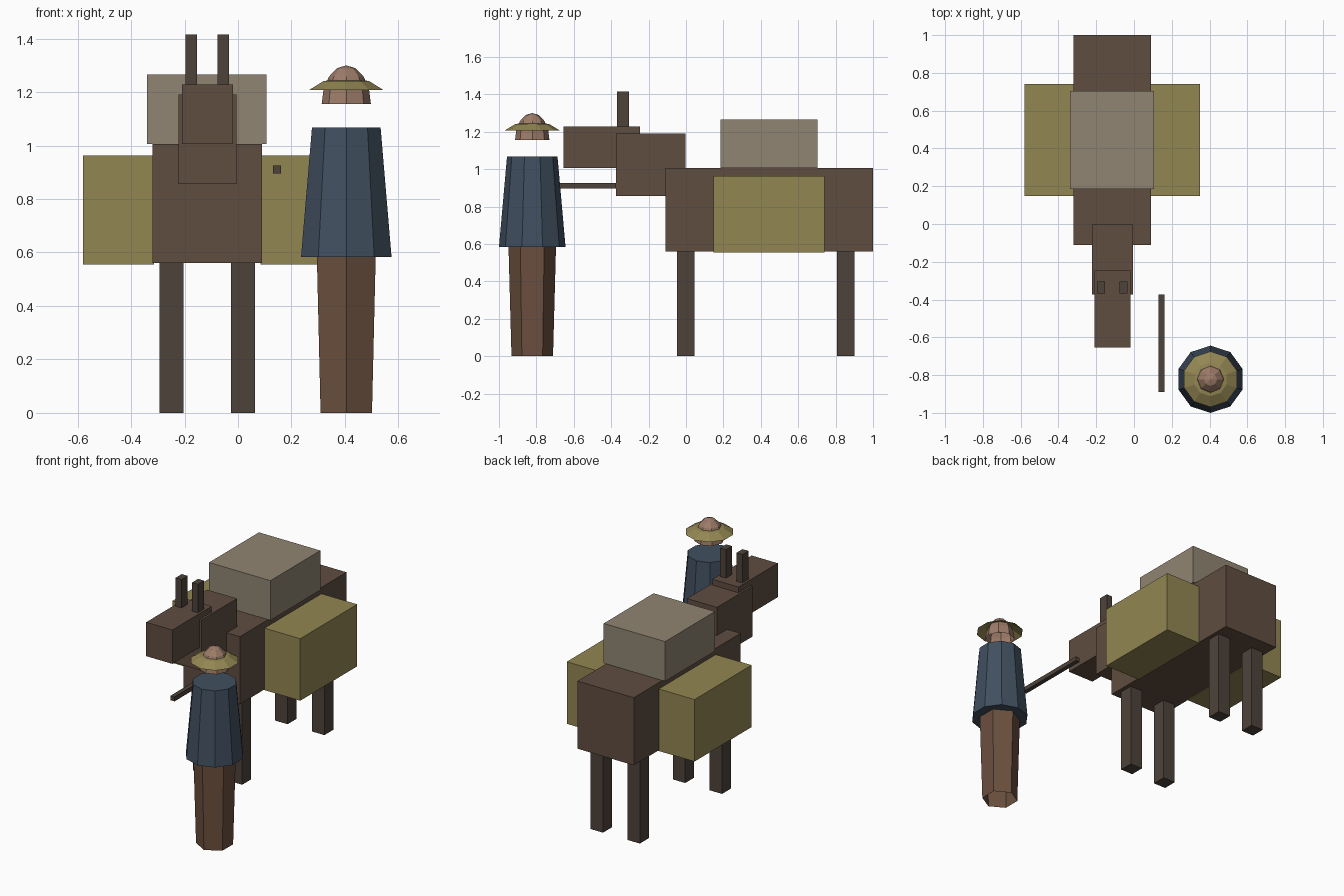
import bpy, bmesh
from math import sin, cos, pi, radians

if "Cube" in bpy.data.objects:
    bpy.data.objects.remove(bpy.data.objects["Cube"])


def material(name, rgb):
    m = bpy.data.materials.new(name)
    m.diffuse_color = (*rgb, 1)
    m.use_nodes = True
    m.node_tree.nodes["Principled BSDF"].inputs["Base Color"].default_value = m.diffuse_color
    return m


HIDE = material("hide", (0.115, 0.075, 0.052))
DARK = material("dark_hide", (0.075, 0.055, 0.042))
STRAW = material("straw", (0.29, 0.24, 0.085))
CANVAS = material("canvas", (0.28, 0.235, 0.17))
COAT = material("blue_cloth", (0.052, 0.078, 0.115))
BROWN = material("brown_cloth", (0.15, 0.08, 0.05))
SKIN = material("skin", (0.34, 0.2, 0.14))


def finish(name, bm, mat):
    bmesh.ops.recalc_face_normals(bm, faces=bm.faces)
    me = bpy.data.meshes.new(name)
    bm.to_mesh(me)
    bm.free()
    me.materials.append(mat)
    ob = bpy.data.objects.new(name, me)
    bpy.context.collection.objects.link(ob)
    return ob


def box(name, x, y, z, mat):
    """Box from (min, max) ranges on each axis."""
    bm = bmesh.new()
    bmesh.ops.create_cube(bm, size=1)
    for v in bm.verts:
        v.co = [(a + b) / 2 + c * (b - a) for (a, b), c in zip((x, y, z), v.co)]
    return finish(name, bm, mat)


def lathe(name, profile, sides, mat, cap_bottom=False):
    """Faceted stack of (radius, z) rings round the walker's axis, closed at the top."""
    bm = bmesh.new()
    rings = [[bm.verts.new((0.405 + r * sin(2 * pi * i / sides),
                            -0.822 - r * cos(2 * pi * i / sides), z))
              for i in range(sides)] for r, z in profile]
    for a, b in zip(rings, rings[1:]):
        for i in range(sides):
            j = (i + 1) % sides
            bm.faces.new((a[i], a[j], b[j], b[i]))
    bm.faces.new(rings[-1])
    if cap_bottom:
        bm.faces.new(rings[0][::-1])
    bmesh.ops.remove_doubles(bm, verts=bm.verts, dist=0.0005)
    return finish(name, bm, mat)


# Pack animal, symmetric about its own centre line
CX = -0.115
box("animal_body", (-0.32, 0.09), (-0.11, 1.0), (0.56, 1.005), HIDE)
box("animal_neck", (-0.223, -0.005), (-0.374, -0.003), (0.857, 1.19), HIDE)
box("animal_head", (-0.21, -0.019), (-0.655, -0.246), (1.005, 1.228), HIDE)

for side, s in (("left", -1), ("right", 1)):
    def span(inner, outer):
        return tuple(sorted((CX + s * inner, CX + s * outer)))
    box(f"{side}_ear", span(0.038, 0.081), (-0.369, -0.305), (1.225, 1.415), DARK)
    for end, y in (("front", (-0.048, 0.045)), ("back", (0.807, 0.9))):
        box(f"{end}_{side}_leg", span(0.089, 0.179), y, (0, 0.562), DARK)
    # Side baskets
    box(f"{side}_basket", span(0.2, 0.465), (0.147, 0.74), (0.555, 0.963), STRAW)

# Load on the back and the lead pole
box("top_load", (-0.34, 0.107), (0.184, 0.703), (1.005, 1.266), CANVAS)
box("lead_pole", (0.131, 0.161), (-0.89, -0.374), (0.896, 0.925), DARK)

# Walker: trousers, coat, head dome and brimmed hat
lathe("trousers", [(0.111, 0), (0.127, 0.585)], 6, BROWN)
lathe("coat", [(0.178, 0.583), (0.135, 1.067)], 10, COAT, cap_bottom=True)
dome = [(0.092 * cos(radians(a)), 1.155 + 0.145 * sin(radians(a)))
        for a in (0, 22.5, 45, 67.5, 90)]
bm_head = lathe("walker_head", dome[:-1] + [(0.0001, 1.3)], 8, SKIN)
lathe("hat_brim", [(0.147, 1.207), (0.09, 1.241), (0.04, 1.248)], 10, STRAW)
